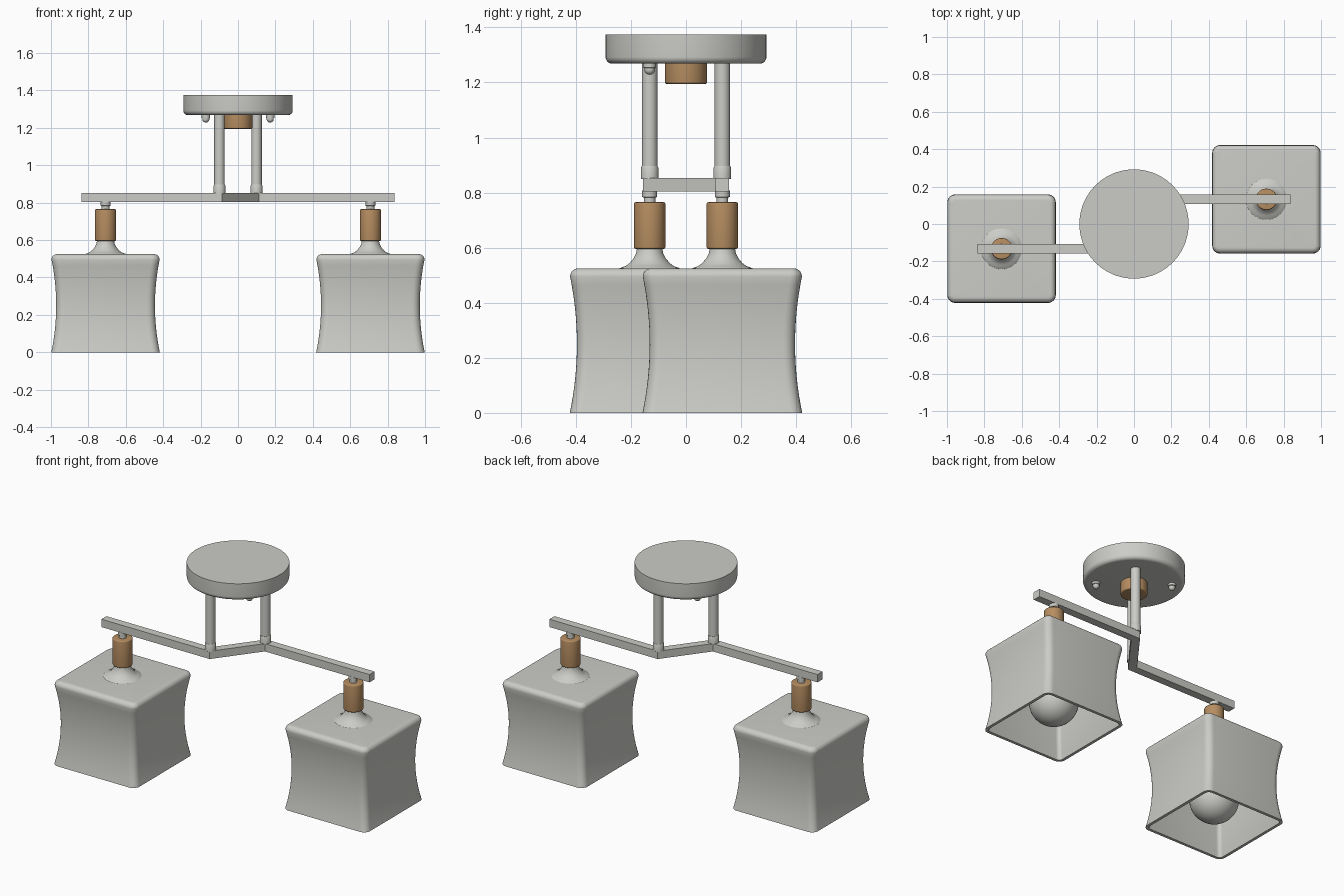
import bpy, bmesh, math
from mathutils import Vector

cube = bpy.data.objects.get("Cube")
if cube:
    bpy.data.objects.remove(cube, do_unlink=True)


def material(name, rgb):
    m = bpy.data.materials.new(name)
    m.use_nodes = True
    m.diffuse_color = (*rgb, 1)
    bsdf = next(n for n in m.node_tree.nodes if n.type == 'BSDF_PRINCIPLED')
    bsdf.inputs["Base Color"].default_value = (*rgb, 1)
    return m


GREY = material("satin grey", (0.60, 0.60, 0.57))
WOOD = material("warm wood", (0.47, 0.27, 0.12))


def loft(name, rings, mat, loc=(0, 0, 0), angle=35):
    """Skin a list of equal rings, cap both ends, shade smooth by angle."""
    bm = bmesh.new()
    loops = [[bm.verts.new(p) for p in ring] for ring in rings]
    n = len(loops[0])
    for a, b in zip(loops, loops[1:]):
        for i in range(n):
            j = (i + 1) % n
            bm.faces.new((a[i], a[j], b[j], b[i]))
    bm.faces.new(loops[0][::-1])
    bm.faces.new(loops[-1])
    bmesh.ops.recalc_face_normals(bm, faces=bm.faces)
    mesh = bpy.data.meshes.new(name)
    bm.to_mesh(mesh)
    bm.free()
    mesh.materials.append(mat)
    ob = bpy.data.objects.new(name, mesh)
    ob.location = loc
    bpy.context.collection.objects.link(ob)
    bpy.ops.object.select_all(action='DESELECT')
    ob.select_set(True)
    bpy.context.view_layer.objects.active = ob
    bpy.ops.object.shade_smooth_by_angle(angle=math.radians(angle))
    return ob


def lathe(name, profile, mat, x=0, y=0, n=40):
    """Revolve (radius, height) points about a vertical axis."""
    turn = [2 * math.pi * i / n for i in range(n)]
    rings = [[(r * math.cos(t), r * math.sin(t), z) for t in turn] for r, z in profile]
    return loft(name, rings, mat, (x, y, 0))


def arc(cr, cz, r, a0, a1, n=8):
    """Profile points along a circular arc, angles in degrees."""
    angles = [math.radians(a0 + (a1 - a0) * i / n) for i in range(n + 1)]
    return [(cr + r * math.cos(a), cz + r * math.sin(a)) for a in angles]


def rounded_square(w, z, r, n=6):
    pts = []
    for q in range(4):
        cx = (w - r) * (1 if q in (0, 3) else -1)
        cy = (w - r) * (1 if q < 2 else -1)
        for i in range(n + 1):
            a = math.pi / 2 * (q + i / n)
            pts.append((cx + r * math.cos(a), cy + r * math.sin(a), z))
    return pts


def shade(name, x, y):
    """Waisted square shade: up the inside, over the rim, up the outside."""
    def waist(z):
        return 0.264 + 0.026 * ((z - 0.25) / 0.25) ** 2

    heights = [0.495 * i / 16 for i in range(17)]
    thick = 0.018
    inner = [rounded_square(waist(z) - thick, z, 0.025) for z in reversed(heights)]
    outer = [rounded_square(waist(z), z, 0.042) for z in heights]
    top = [rounded_square(w, z, max(0.02, w - 0.248))
           for w, z in arc(0.259, 0.495, 0.03, 15, 90, 6)]
    return loft(name, inner + outer + top, GREY, (x, y, 0), 40)


# Ceiling canopy with centre knob
lathe("canopy", arc(0.267, 1.293, 0.025, -90, 0) + [(0.292, 1.375)], GREY, n=72)
lathe("canopy_knob", arc(0.07, 1.202, 0.007, -90, 0, 4) + [(0.077, 1.275)], WOOD)

# Zigzag square arm with mitred bends
PY, BX, LX = 0.132, 0.099, 0.708
path = [Vector(p) for p in ((-0.837, -PY), (-BX, -PY), (BX, PY), (0.837, PY))]
half = 0.025
sections = []
for i, p in enumerate(path):
    d0 = (p - path[max(i - 1, 0)]).normalized() if i else (path[1] - p).normalized()
    d1 = (path[i + 1] - p).normalized() if i < 3 else d0
    n0, n1 = Vector((-d0.y, d0.x)), Vector((-d1.y, d1.x))
    side = (n0 + n1).normalized()
    side *= half / side.dot(n0)
    a, b = p + side, p - side
    sections.append([(a.x, a.y, 0.804), (b.x, b.y, 0.804),
                     (b.x, b.y, 0.853), (a.x, a.y, 0.853)])
loft("zigzag_arm", sections, GREY, angle=20)

# Everything that repeats on both sides
for label, s in (("left", 1), ("right", -1)):
    bx, by, lx = s * BX, s * PY, s * LX

    # Hanging rod, its collar and the canopy screw
    lathe(label + "_rod", [(0.028, 0.85), (0.028, 1.28)], GREY, bx, by)
    lathe(label + "_rod_collar", [(0.032, 0.85), (0.032, 0.89), (0.029, 0.896)], GREY, bx, by)
    lathe(label + "_canopy_screw",
          arc(0, 1.247, 0.019, -88, 0) + [(0.019, 1.252), (0.023, 1.254), (0.023, 1.275)],
          GREY, s * 0.172, -by, 24)

    # Stem and wooden socket
    lathe(label + "_stem", [(0.021, 0.755), (0.021, 0.782), (0.027, 0.784), (0.027, 0.808)],
          GREY, lx, by)
    lathe(label + "_socket", arc(0.051, 0.602, 0.006, -90, 0, 4)
          + arc(0.051, 0.759, 0.006, 0, 90, 4), WOOD, lx, by)

    # Flared neck, shade and bulb
    lathe(label + "_neck", [(0.115, 0.518), (0.108, 0.526), (0.088, 0.533), (0.072, 0.545),
                            (0.058, 0.562), (0.049, 0.58), (0.045, 0.604)], GREY, lx, by)
    shade(label + "_shade", lx, by)
    lathe(label + "_bulb", arc(0, 0.167, 0.143, -89, 50, 24)
          + [(0.065, 0.32), (0.05, 0.37), (0.05, 0.5)], GREY, lx, by)
